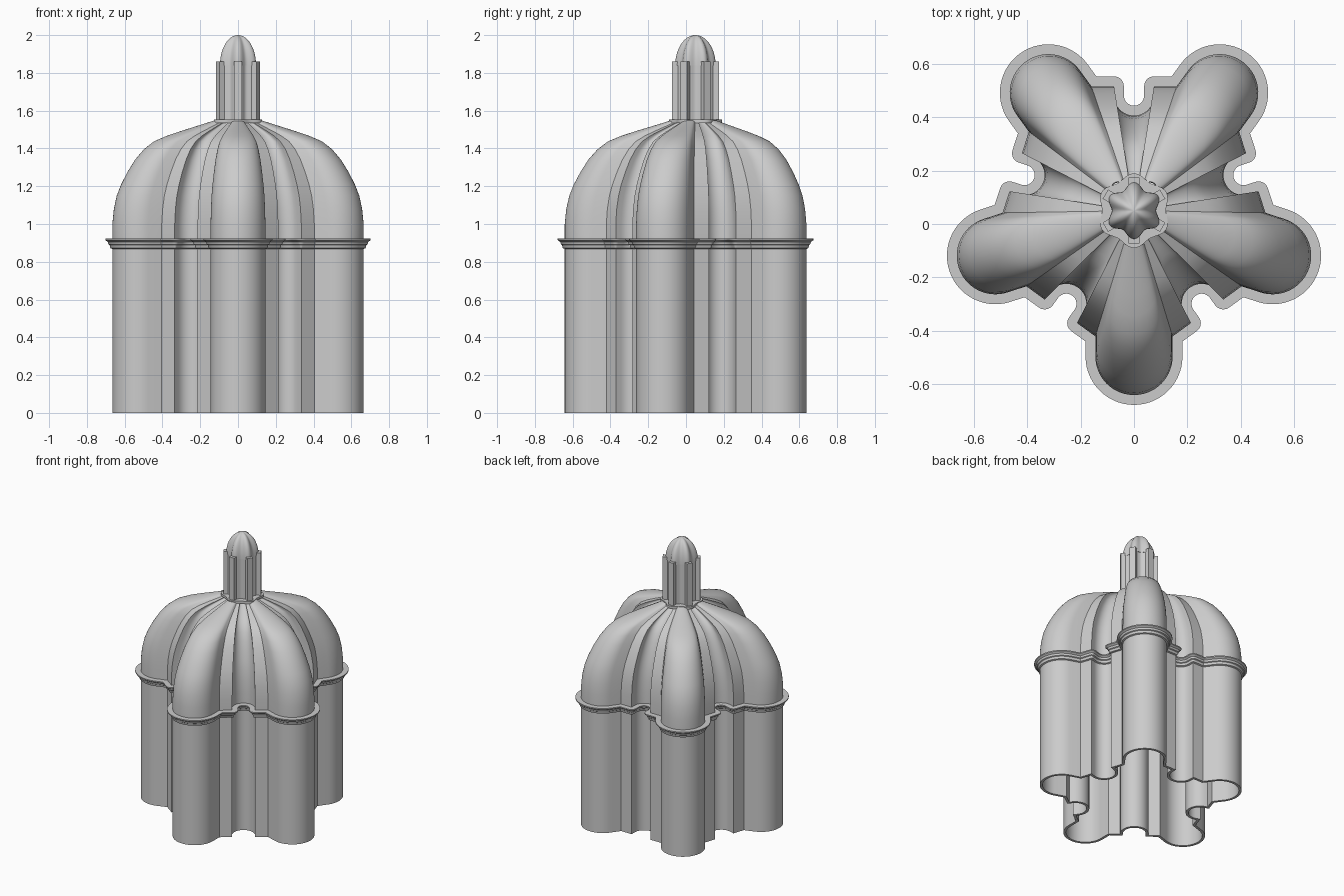
import bpy, bmesh
from math import sin, cos, pi, radians, sqrt
from mathutils import Vector, Matrix

if "Cube" in bpy.data.objects:
    bpy.data.objects.remove(bpy.data.objects["Cube"])

stone = bpy.data.materials.new("pale grey stone")
stone.use_nodes = True
stone.diffuse_color = (0.6, 0.6, 0.6, 1)
stone.node_tree.nodes["Principled BSDF"].inputs["Base Color"].default_value = (0.6, 0.6, 0.6, 1)

CENTRE_Y = 0.05
LOBE_DIST, LOBE_R = 0.547, 0.145      # five round lobes
FLAT, NICHE, JAMB = 0.467, 0.075, 0.035   # flat walls with a niche between lobes
THICK = 0.018


def arc(c, r, a0, a1, n):
    return [Vector((c[0] + r * cos(radians(a0 + (a1 - a0) * i / n)),
                    c[1] + r * sin(radians(a0 + (a1 - a0) * i / n)))) for i in range(n + 1)]


def plan(o=0.0):
    """Five-lobed outline, moved outward by o."""
    axis = Vector((cos(radians(54)), sin(radians(54))))
    half = arc(axis * LOBE_DIST, LOBE_R + o, 54, 144, 14)
    side = half[-1]
    half.append(side - axis * ((side.y - FLAT - o) / axis.y))
    if o >= 0:
        half += arc((NICHE, FLAT), o, 90, 180, 5)
    else:
        half += [Vector((NICHE - o, FLAT + o))] * 6
    half += arc((0, FLAT - JAMB), NICHE - o, 0, -90, 8)
    sector = half + [Vector((-p.x, p.y)) for p in reversed(half[1:-1])]
    return [Matrix.Rotation(radians(72 * k), 2) @ p for k in range(5) for p in sector]


def petals(r, wave):
    """Six-petalled outline with petals towards front and back."""
    pts = []
    for i in range(72):
        a = 2 * pi * i / 72
        d = r + wave * cos(6 * (a - pi / 2))
        pts.append(Vector((d * cos(a), d * sin(a))))
    return pts


def finish(bm, name, angle=35):
    bmesh.ops.remove_doubles(bm, verts=bm.verts, dist=0.00005)
    bmesh.ops.recalc_face_normals(bm, faces=bm.faces)
    mesh = bpy.data.meshes.new(name)
    bm.to_mesh(mesh)
    bm.free()
    mesh.materials.append(stone)
    ob = bpy.data.objects.new(name, mesh)
    bpy.context.collection.objects.link(ob)
    ob.location.y = CENTRE_Y
    bpy.ops.object.select_all(action='DESELECT')
    ob.select_set(True)
    bpy.context.view_layer.objects.active = ob
    bpy.ops.object.shade_smooth_by_angle(angle=radians(angle))
    return ob


def loft(name, rings, closed=False, angle=35):
    """Skin (outline, scale, z) rings; closed joins last to first, else both ends are capped."""
    bm = bmesh.new()
    loops = [[bm.verts.new((p.x * s, p.y * s, z)) for p in pts] for pts, s, z in rings]
    pairs = list(zip(loops, loops[1:]))
    if closed:
        pairs.append((loops[-1], loops[0]))
    for a, b in pairs:
        n = len(a)
        for i in range(n):
            j = (i + 1) % n
            bm.faces.new((a[i], a[j], b[j], b[i]))
    if not closed:
        bm.faces.new(loops[0])
        bm.faces.new(loops[-1])
    return finish(bm, name, angle)


outer, inner = plan(), plan(-THICK)

# Hollow walls, open at the bottom
loft("outer_wall", [(outer, 1, 0), (outer, 1, 0.91), (inner, 1, 0.91), (inner, 1, 0)], closed=True)

# Stepped cornice following the outline
cornice = [(0, 0.868), (0.01, 0.872), (0.014, 0.888), (0.02, 0.892), (0.024, 0.905),
           (0.037, 0.914), (0.037, 0.922), (0, 0.922)]
loft("cornice", [(plan(o), 1, z) for o, z in cornice], closed=True, angle=25)

# Ribbed dome: the outline shrinks towards the lantern
profile = [(1, 0.91), (1, 1.0), (0.988, 1.08), (0.965, 1.15), (0.93, 1.21), (0.88, 1.275),
           (0.82, 1.34), (0.75, 1.395), (0.67, 1.437), (0.57, 1.466), (0.46, 1.491),
           (0.34, 1.516), (0.25, 1.535), (0.185, 1.549)]
shell = [(outer, s, z) for s, z in profile]
lining = [(inner, s, z - THICK * (1 - s)) for s, z in profile]
loft("dome", shell + lining[::-1], closed=True)

# Lantern on its base plate
loft("lantern_base", [(petals(0.13, 0.01), 1, 1.535), (petals(0.13, 0.01), 1, 1.552)])
body = petals(0.092, 0.012)
loft("lantern_wall", [(body, 1, 1.54), (body, 1, 1.84)])

# Six pilasters round the lantern
bm = bmesh.new()
for k in range(6):
    m = (Matrix.Rotation(radians(90 + 60 * k), 4, 'Z') @ Matrix.Translation((0.106, 0, 1.705))
         @ Matrix.Diagonal((0.036, 0.04, 0.31, 1)))
    bmesh.ops.create_cube(bm, size=1, matrix=m)
finish(bm, "lantern_pilasters")

# Fluted cap
cap = petals(0.095, 0.012)
steps = 14
loft("lantern_cap", [(cap, max(cos(pi / 2 * i / steps), 0.01), 1.84 + 0.16 * sin(pi / 2 * i / steps))
                     for i in range(steps + 1)], angle=50)
